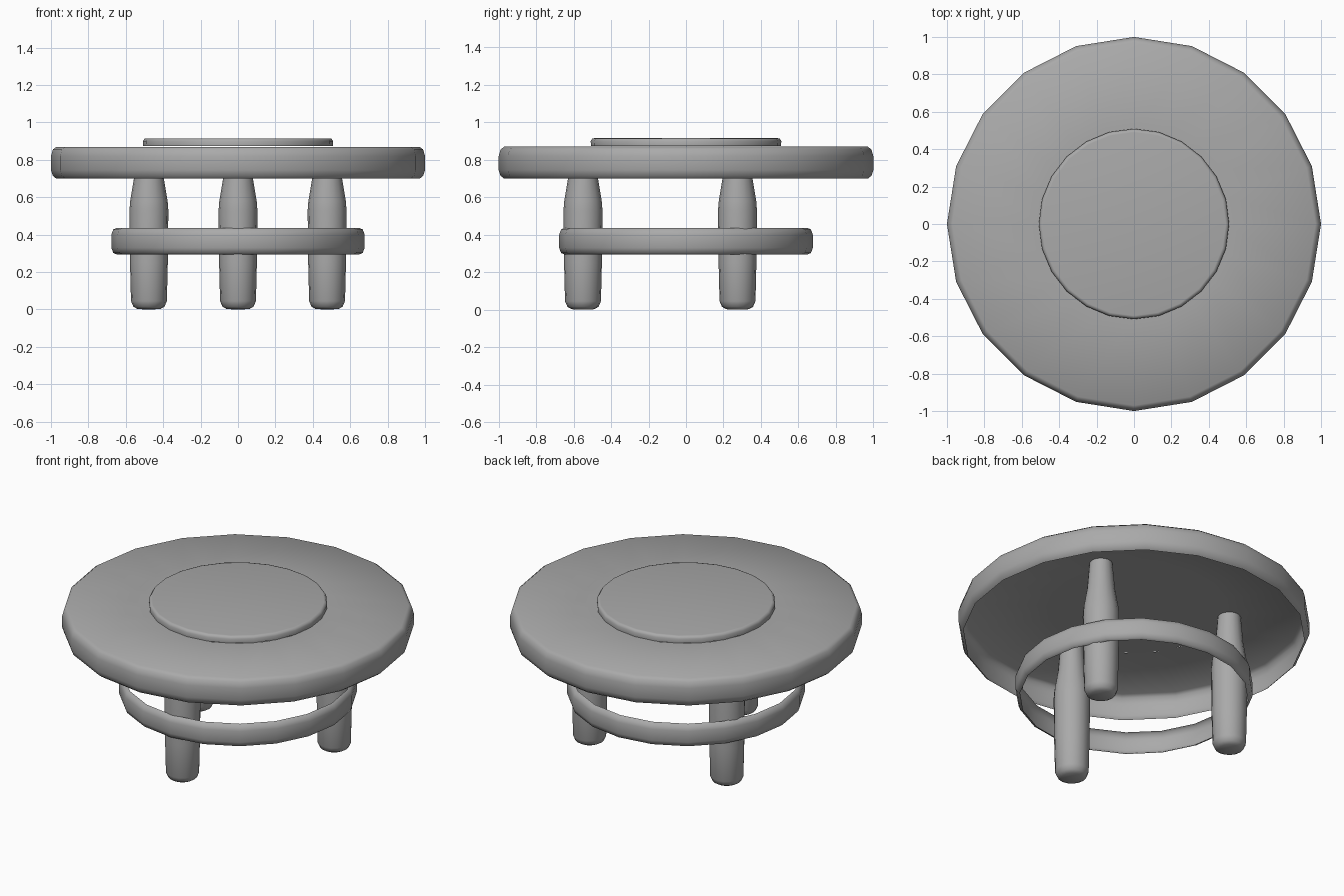
import bpy, bmesh, math

cube = bpy.data.objects.get("Cube")
if cube:
    bpy.data.objects.remove(cube)

grey = bpy.data.materials.new("grey")
grey.use_nodes = True
grey.diffuse_color = (0.4, 0.4, 0.4, 1)
grey.node_tree.nodes["Principled BSDF"].inputs["Base Color"].default_value = (0.4, 0.4, 0.4, 1)


def lathe(name, profile, sides, location=(0, 0, 0)):
    """Spin a (radius, height) profile, listed bottom to top, around z."""
    bm = bmesh.new()
    verts = [bm.verts.new((r, 0, z)) for r, z in profile]
    edges = [bm.edges.new(pair) for pair in zip(verts, verts[1:])]
    bmesh.ops.spin(bm, geom=verts + edges, cent=(0, 0, 0), axis=(0, 0, 1),
                   angle=math.tau, steps=sides, use_duplicate=False)
    bmesh.ops.remove_doubles(bm, verts=bm.verts, dist=0.0005)
    # Point the normals away from the axis and upward on the open shells
    bm.normal_update()
    outer = max(bm.faces, key=lambda f: f.calc_center_median().xy.length)
    center = outer.calc_center_median()
    if outer.normal.x * center.x + outer.normal.y * center.y < 0:
        bmesh.ops.reverse_faces(bm, faces=bm.faces)
    mesh = bpy.data.meshes.new(name)
    bm.to_mesh(mesh)
    bm.free()
    mesh.materials.append(grey)
    obj = bpy.data.objects.new(name, mesh)
    obj.location = location
    bpy.context.collection.objects.link(obj)
    bpy.ops.object.select_all(action='DESELECT')
    obj.select_set(True)
    bpy.context.view_layer.objects.active = obj
    bpy.ops.object.shade_smooth_by_angle(angle=math.radians(50))
    return obj


# Hollow table top: a rounded rim below a flat sheet with a round opening
lathe("table_top", [(0.972, 0.70), (0.99, 0.715), (1.0, 0.745), (1.0, 0.82),
                    (0.99, 0.855), (0.97, 0.87), (0.502, 0.87)], 20)

# Raised centre disc
lathe("centre_disc", [(0, 0.873), (0.507, 0.873), (0.509, 0.9),
                      (0.5, 0.913), (0.49, 0.915), (0, 0.915)], 24)

# Thin curved band around the legs
lathe("leg_ring", [(0.65, 0.295), (0.667, 0.302), (0.677, 0.33),
                   (0.677, 0.4), (0.667, 0.428), (0.65, 0.435)], 20)

# Three tapered legs with rounded feet
leg_profile = [(0, 0), (0.06, 0.002), (0.083, 0.015), (0.096, 0.045),
               (0.101, 0.25), (0.104, 0.53), (0.1, 0.58), (0.08, 0.7), (0.066, 0.869), (0, 0.869)]
for i, name in enumerate(("front_leg", "back_left_leg", "back_right_leg")):
    a = math.radians(-90 + 120 * i)
    lathe(name, leg_profile, 16, (0.55 * math.cos(a), 0.55 * math.sin(a), 0))
